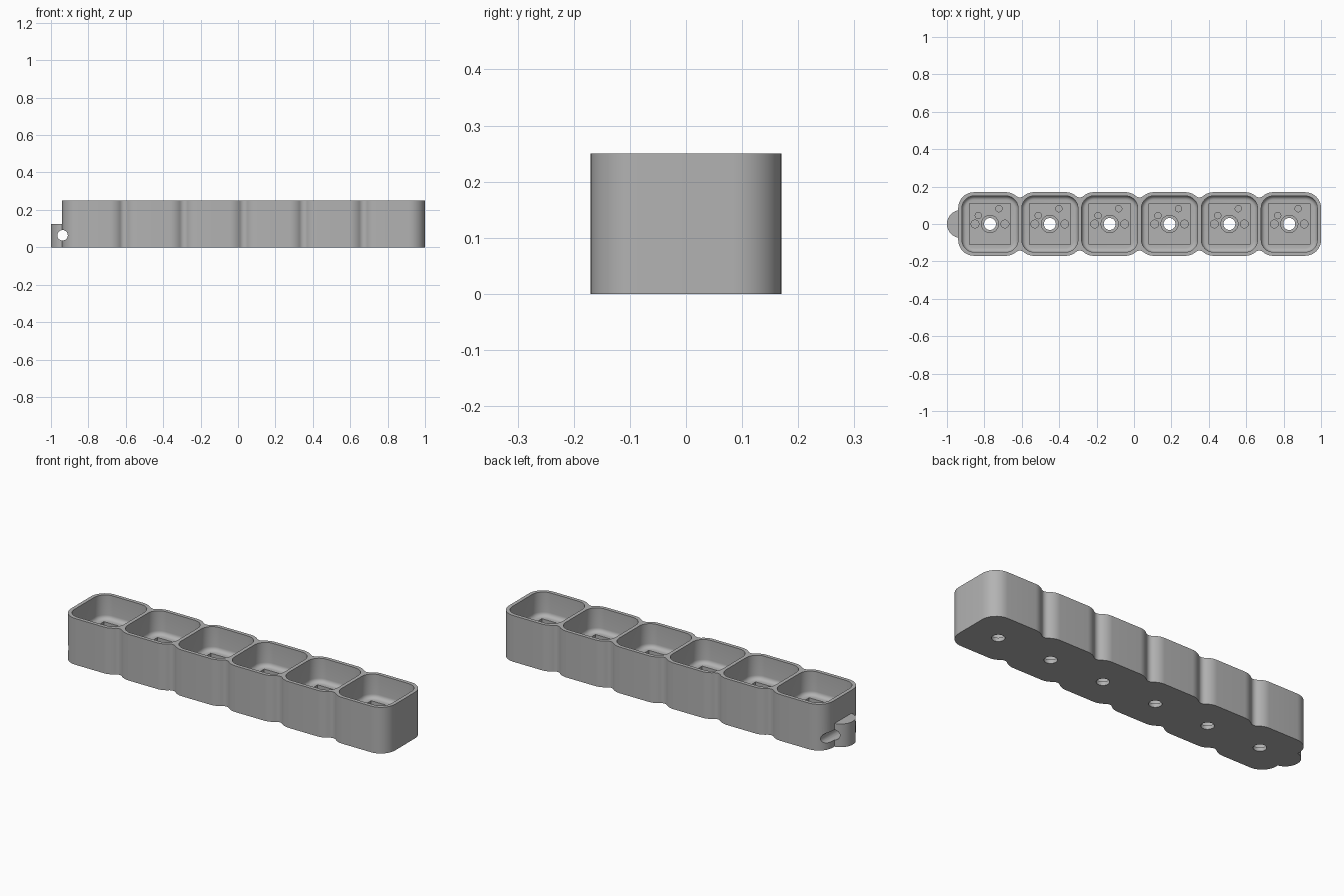
import bpy, bmesh
from math import sin, cos, pi, sqrt, atan2

cube = bpy.data.objects.get("Cube")
if cube:
    bpy.data.objects.remove(cube)

PITCH, HALF, HEIGHT = 0.32, 0.17, 0.25
LEDGE, POCKET, PIN = 0.12, 0.06, 0.02
CORNER, VALLEY = 0.085, 0.03
CELLS = [0.83 - PITCH * i for i in range(5, -1, -1)]

grey = bpy.data.materials.new("plain_grey")
grey.use_nodes = True
colour = (0.45, 0.45, 0.45, 1)
grey.diffuse_color = colour
grey.node_tree.nodes["Principled BSDF"].inputs["Base Color"].default_value = colour


def arc(cx, cy, r, a0, a1, n=10):
    return [(cx + r * cos(a0 + (a1 - a0) * i / n), cy + r * sin(a0 + (a1 - a0) * i / n))
            for i in range(n + 1)]


def rounded(cx, half, r):
    h = half - r
    corners = [(h, h), (-h, h), (-h, -h), (h, -h)]
    return [p for k, (x, y) in enumerate(corners)
            for p in arc(cx + x, y, r, k * pi / 2, (k + 1) * pi / 2)]


def circle(cx, cy, r):
    return arc(cx, cy, r, 0, 2 * pi, 32)[:-1]


def loft(bm, layers):
    # stack of equal-length outlines, capped at both ends
    rings = [[bm.verts.new((x, y, z)) for x, y in pts] for z, pts in layers]
    n = len(rings[0])
    for a, b in zip(rings, rings[1:]):
        for i in range(n):
            j = (i + 1) % n
            bm.faces.new((a[i], a[j], b[j], b[i]))
    bm.faces.new(rings[0][::-1])
    bm.faces.new(rings[-1])


def make(name, stacks):
    bm = bmesh.new()
    for layers in stacks:
        loft(bm, layers)
    bmesh.ops.recalc_face_normals(bm, faces=bm.faces)
    mesh = bpy.data.meshes.new(name)
    bm.to_mesh(mesh)
    bm.free()
    obj = bpy.data.objects.new(name, mesh)
    bpy.context.collection.objects.link(obj)
    mesh.materials.append(grey)
    return obj


def boolean(obj, cutter, op="DIFFERENCE"):
    mod = obj.modifiers.new(cutter.name, "BOOLEAN")
    mod.operation, mod.solver, mod.object = op, "EXACT", cutter
    bpy.ops.object.select_all(action="DESELECT")
    bpy.context.view_layer.objects.active = obj
    obj.select_set(True)
    bpy.ops.object.modifier_apply(modifier=mod.name)
    bpy.data.objects.remove(cutter)


# Tray outline: rounded cells with small concave fillets between them
h = HALF - CORNER
dx = PITCH / 2 - h
dy = sqrt((CORNER + VALLEY) ** 2 - dx ** 2)
tilt = atan2(dy, dx)
upper = []
for i, cx in enumerate(CELLS):
    first, last = i == 0, i == len(CELLS) - 1
    upper += arc(cx - h, h, CORNER, pi if first else pi - tilt, pi / 2)
    upper += arc(cx + h, h, CORNER, pi / 2, 0 if last else tilt)
    if not last:
        upper += arc(cx + PITCH / 2, h + dy, VALLEY, pi + tilt, 2 * pi - tilt, 8)[1:-1]
outline = upper + [(x, -y) for x, y in reversed(upper)]
tray = make("switch_tray", [[(0, outline), (HEIGHT, outline)]])

# End lug
lug = circle(-0.925, 0, 0.075)
boolean(tray, make("end_lug", [[(0, lug), (0.125, lug)]]), "UNION")

# Cavities with a filleted floor edge
FILLET = 0.022
steps = [k * pi / 12 for k in range(7)]
cavity = [[(LEDGE + FILLET * (1 - cos(a)), rounded(cx, 0.15 - FILLET * (1 - sin(a)), 0.065 - FILLET * (1 - sin(a))))
           for a in steps] + [(HEIGHT + 0.1, rounded(cx, 0.15, 0.065))] for cx in CELLS]
boolean(tray, make("cavity_cutter", cavity))

# Square pockets
square = [[(z, [(cx + sx * 0.11, sy * 0.11) for sx, sy in ((1, 1), (-1, 1), (-1, -1), (1, -1))])
           for z in (POCKET, HEIGHT)] for cx in CELLS]
boolean(tray, make("pocket_cutter", square))

# Pin holes, centre counterbores and through holes
pins = [(0, 0, 0.046), (-0.08, 0, 0.021), (0.08, 0, 0.021), (-0.062, 0.045, 0.017), (0.048, 0.082, 0.017)]
holes = [[(z, circle(cx + x, y, r)) for z in (PIN, HEIGHT)] for cx in CELLS for x, y, r in pins]
boolean(tray, make("pin_cutter", holes))
through = [[(z, circle(cx, 0, 0.032)) for z in (-0.1, HEIGHT)] for cx in CELLS]
boolean(tray, make("centre_cutter", through))

# Ring tunnel through the lug, running front to back
tunnel = make("tunnel_cutter", [[(z, circle(0, 0, 0.028)) for z in (-0.3, 0.3)]])
tunnel.rotation_euler.x = pi / 2
tunnel.location = (-0.938, 0, 0.064)
bpy.context.view_layer.update()
boolean(tray, tunnel)

bpy.ops.object.shade_smooth_by_angle(angle=pi / 6)
